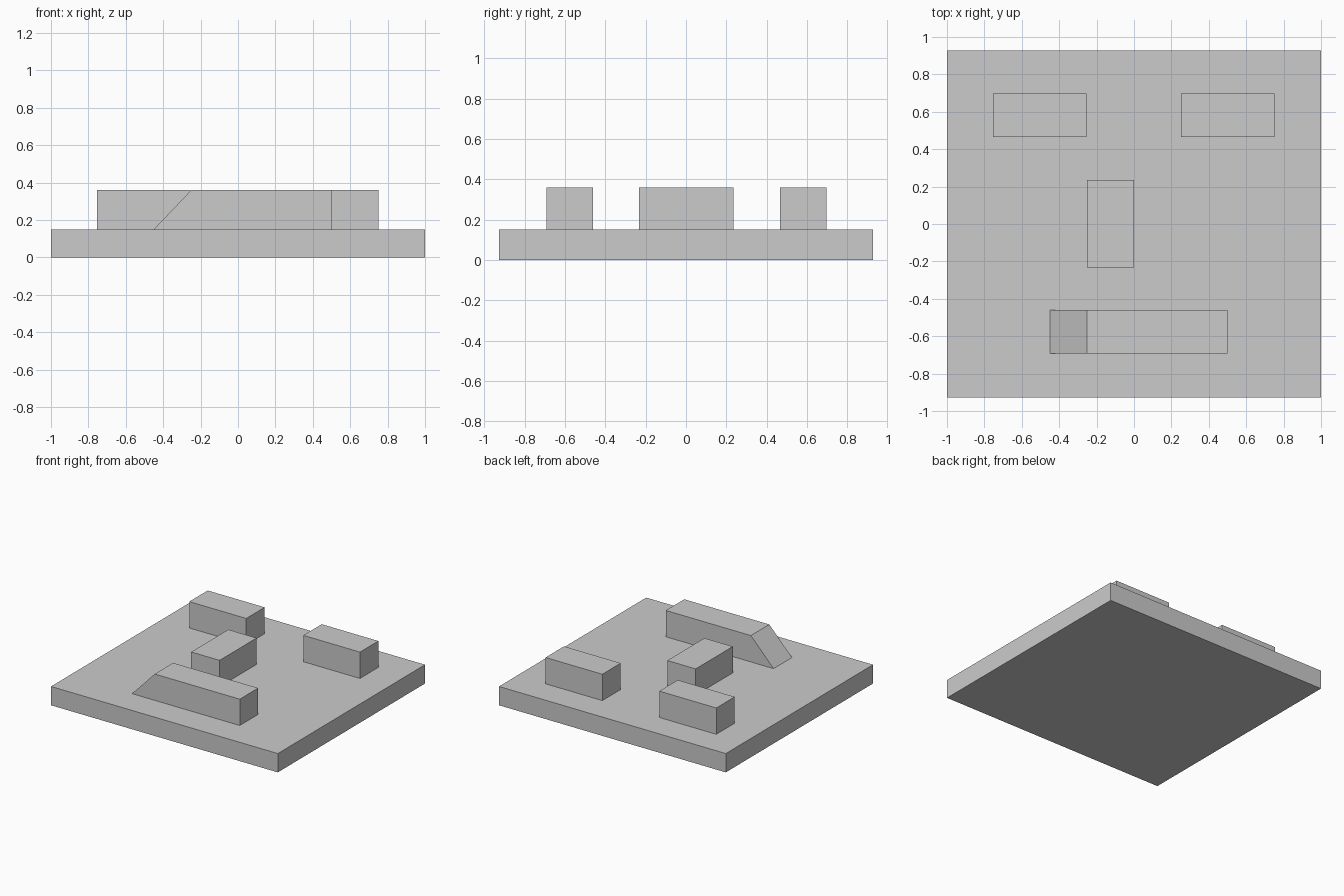
import bpy, bmesh

if "Cube" in bpy.data.objects:
    bpy.data.objects.remove(bpy.data.objects["Cube"])

BASE_TOP, BLOCK_TOP = 0.15, 0.36


def prism(name, profile, y0, y1):
    """Extrude an x-z profile (counter-clockwise seen from the front) from y0 to y1."""
    bm = bmesh.new()
    face = bm.faces.new([bm.verts.new((x, y0, z)) for x, z in profile])
    ext = bmesh.ops.extrude_face_region(bm, geom=[face], use_keep_orig=True)
    verts = [v for v in ext["geom"] if isinstance(v, bmesh.types.BMVert)]
    bmesh.ops.translate(bm, verts=verts, vec=(0, y1 - y0, 0))
    bmesh.ops.recalc_face_normals(bm, faces=bm.faces)
    mesh = bpy.data.meshes.new(name)
    bm.to_mesh(mesh)
    bm.free()
    obj = bpy.data.objects.new(name, mesh)
    bpy.context.collection.objects.link(obj)
    return obj


def block(name, x0, x1, y0, y1, z0=BASE_TOP, z1=BLOCK_TOP, slope=0.0):
    """Box whose left end can lean inwards by the slope amount."""
    return prism(name, [(x0, z0), (x1, z0), (x1, z1), (x0 + slope, z1)], y0, y1)


# Base plate
block("base_plate", -1, 1, -0.927, 0.927, 0, BASE_TOP)

# Two rear blocks
block("rear_left_block", -0.755, -0.253, 0.465, 0.697)
block("rear_right_block", 0.25, 0.75, 0.465, 0.697)

# Centre block
block("centre_block", -0.25, 0.0, -0.232, 0.235)

# Long front block with a ramp at its left end
block("front_ramp_block", -0.45, 0.5, -0.692, -0.46, slope=0.2)
